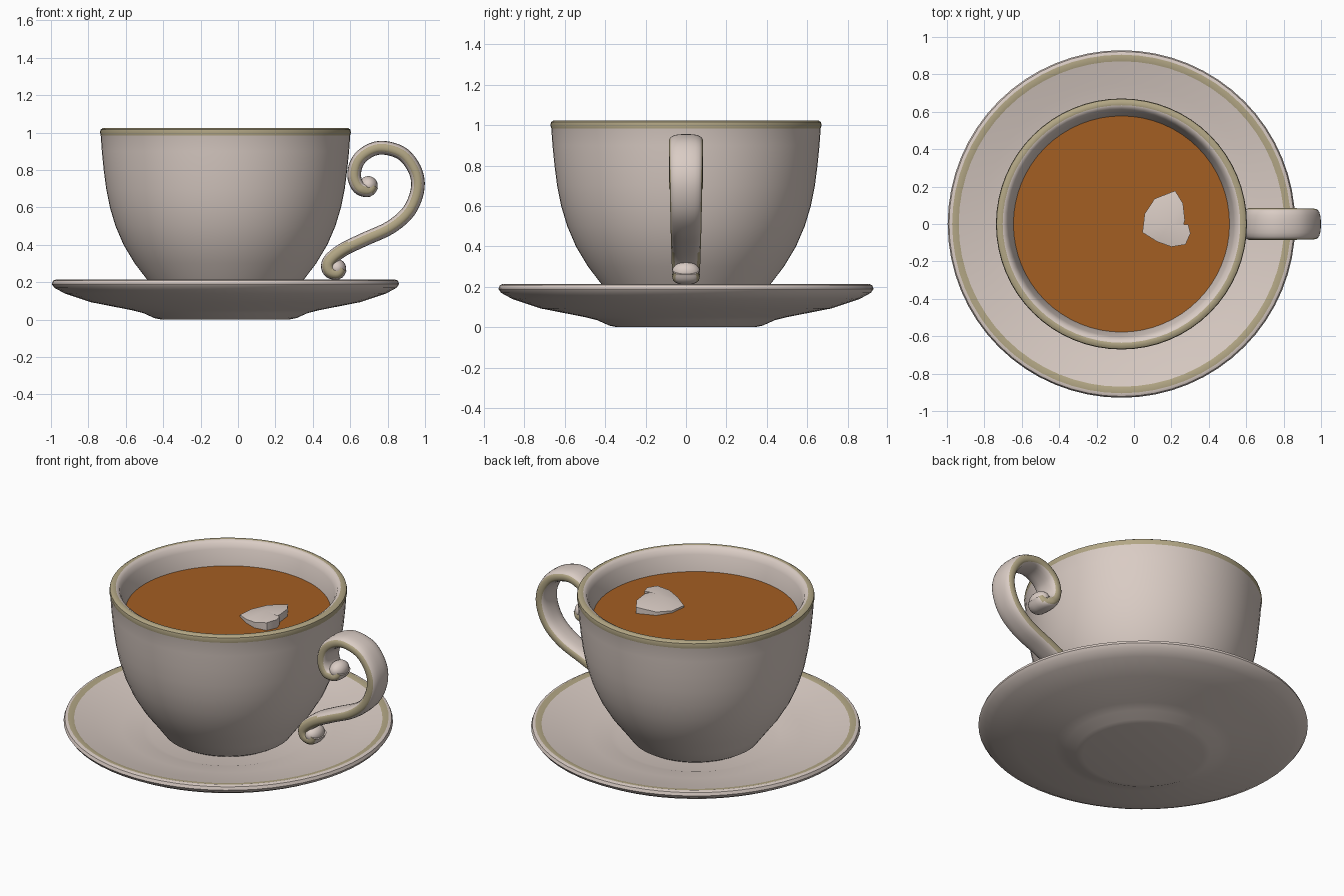
import bpy, bmesh, math
from mathutils import Vector

if "Cube" in bpy.data.objects:
    bpy.data.objects.remove(bpy.data.objects["Cube"])

CX = -0.067   # common axis of cup and saucer
SEG = 64


def material(name, rgb):
    m = bpy.data.materials.new(name)
    m.diffuse_color = (*rgb, 1)
    m.use_nodes = True
    m.node_tree.nodes["Principled BSDF"].inputs["Base Color"].default_value = m.diffuse_color
    return m


WHITE = material("warm_white_china", (0.70, 0.605, 0.555))
GOLD = material("dull_gold_trim", (0.45, 0.385, 0.235))
TEA = material("brown_tea", (0.37, 0.112, 0.016))


def finish(bm, name, mats, angle=40):
    bmesh.ops.remove_doubles(bm, verts=bm.verts, dist=1e-5)
    bmesh.ops.recalc_face_normals(bm, faces=bm.faces)
    me = bpy.data.meshes.new(name)
    bm.to_mesh(me)
    bm.free()
    for m in mats:
        me.materials.append(m)
    for p in me.polygons:
        p.use_smooth = True
    me.set_sharp_from_angle(angle=math.radians(angle))
    ob = bpy.data.objects.new(name, me)
    bpy.context.collection.objects.link(ob)
    return ob


def lathe(name, profile, mats, gold_segments=()):
    """Revolve an (r, z) profile; listed segments get the second material."""
    bm = bmesh.new()
    rings = []
    for r, z in profile:
        r = max(r, 1e-4)
        rings.append([bm.verts.new((CX + r * math.cos(2 * math.pi * i / SEG),
                                    r * math.sin(2 * math.pi * i / SEG), z))
                      for i in range(SEG)])
    for s in range(len(rings) - 1):
        a, b = rings[s], rings[s + 1]
        for i in range(SEG):
            j = (i + 1) % SEG
            f = bm.faces.new((a[i], a[j], b[j], b[i]))
            f.material_index = 1 if s in gold_segments else 0
    bmesh.ops.remove_doubles(bm, verts=bm.verts, dist=4e-4)
    return finish(bm, name, mats)


# Saucer: flat foot, shallow underside, rounded edge, gold ring near the rim
lathe("saucer", [(0, 0.005), (0.34, 0.0), (0.38, 0.008), (0.44, 0.035), (0.5, 0.05),
                 (0.72, 0.093), (0.86, 0.14), (0.915, 0.17), (0.929, 0.19),
                 (0.922, 0.208), (0.905, 0.215), (0.87, 0.207), (0.75, 0.175),
                 (0.6, 0.147), (0.48, 0.132), (0.44, 0.12), (0, 0.115)],
      [WHITE, GOLD], gold_segments=(10,))

# Cup: rounded bowl with thick lip, gold band round the outside of the lip
lathe("cup", [(0, 0.118), (0.33, 0.118), (0.365, 0.14), (0.42, 0.215), (0.485, 0.3),
              (0.545, 0.4), (0.588, 0.5), (0.618, 0.6), (0.638, 0.7), (0.651, 0.8),
              (0.661, 0.9), (0.667, 0.985), (0.671, 1.0), (0.668, 1.016), (0.655, 1.024),
              (0.635, 1.024), (0.615, 1.012), (0.602, 0.98), (0.58, 0.9), (0.565, 0.8),
              (0.53, 0.6), (0.45, 0.4), (0.3, 0.22), (0, 0.19)],
      [WHITE, GOLD], gold_segments=(11, 12, 13, 14))

# Tea surface
lathe("tea", [(0, 0.885), (0.578, 0.885)], [TEA])

# Floating petal: tilted, slightly domed sheet with a skirt down to the tea
outline = [(0.22, 0.178), (0.262, 0.11), (0.272, 0.02), (0.258, -0.03), (0.29, -0.004),
           (0.302, -0.05), (0.275, -0.11), (0.2, -0.122), (0.125, -0.095), (0.045, -0.045),
           (0.057, 0.055), (0.11, 0.135)]
bm = bmesh.new()
top = [bm.verts.new((x, y, 0.895 + 0.16 * (x - 0.04))) for x, y in outline]
low = [bm.verts.new((x, y, 0.883)) for x, y in outline]
mid = bm.verts.new((0.19, 0.0, 0.945))
for i in range(len(top)):
    j = (i + 1) % len(top)
    bm.faces.new((top[i], top[j], mid))
    bm.faces.new((low[i], low[j], top[j], top[i]))
finish(bm, "floating_petal", [WHITE])

# Handle: scrolled strap swept along a smooth path in the xz plane
ctrl = [(.717, .722), (.695, .692), (.647, .706), (.621, .77), (.642, .85), (.706, .904),
        (.785, .918), (.885, .882), (.95, .79), (.959, .69), (.912, .578), (.813, .492),
        (.674, .428), (.556, .37), (.487, .31), (.488, .262), (.53, .25), (.548, .278)]


def smooth_path(pts, n=5):
    p = [Vector(q) for q in pts]
    p = [2 * p[0] - p[1]] + p + [2 * p[-1] - p[-2]]
    out = []
    for a, b, c, d in zip(p, p[1:], p[2:], p[3:]):
        for k in range(n):
            t = k / n
            out.append(0.5 * (2 * b + (c - a) * t + (2 * a - 5 * b + 4 * c - d) * t * t
                              + (3 * b - a - 3 * c + d) * t ** 3))
    return out + [p[-2]]


def power(v, e):
    return math.copysign(abs(v) ** e, v)


path = smooth_path(ctrl)
bm = bmesh.new()
rings = []
last = len(path) - 1
for i, p in enumerate(path):
    t = (path[min(i + 1, last)] - path[max(i - 1, 0)]).normalized()
    n = Vector((-t.y, t.x))
    u = i / last
    width = 0.085 - 0.02 * max(0, (u - 0.4) / 0.6)
    width *= min(1, 0.7 + 3 * u)              # narrower at the upper curl
    ring = []
    for k in range(20):
        a = 2 * math.pi * (k + 0.5) / 20
        q = p + n * 0.037 * power(math.sin(a), 0.75)
        ring.append(bm.verts.new((q.x, width * power(math.cos(a), 0.75), q.y)))
    rings.append(ring)
for s in range(last):
    for k in range(20):
        j = (k + 1) % 20
        bm.faces.new((rings[s][k], rings[s][j], rings[s + 1][j], rings[s + 1][k]))
bm.faces.new(rings[0])
bm.faces.new(rings[-1])
bm.normal_update()
for f in bm.faces:                             # gold lines on both side edges
    f.material_index = 1 if abs(f.normal.y) > 0.6 else 0
finish(bm, "handle", [WHITE, GOLD], 60)

# Balls closing the two scrolls of the handle
for name, x, z in (("upper_scroll_ball", 0.697, 0.717), ("lower_scroll_ball", 0.528, 0.274)):
    bm = bmesh.new()
    bmesh.ops.create_uvsphere(bm, u_segments=20, v_segments=12, radius=0.05)
    for v in bm.verts:
        v.co = Vector((v.co.x + x, v.co.y * 1.4, v.co.z + z))
    finish(bm, name, [WHITE])
